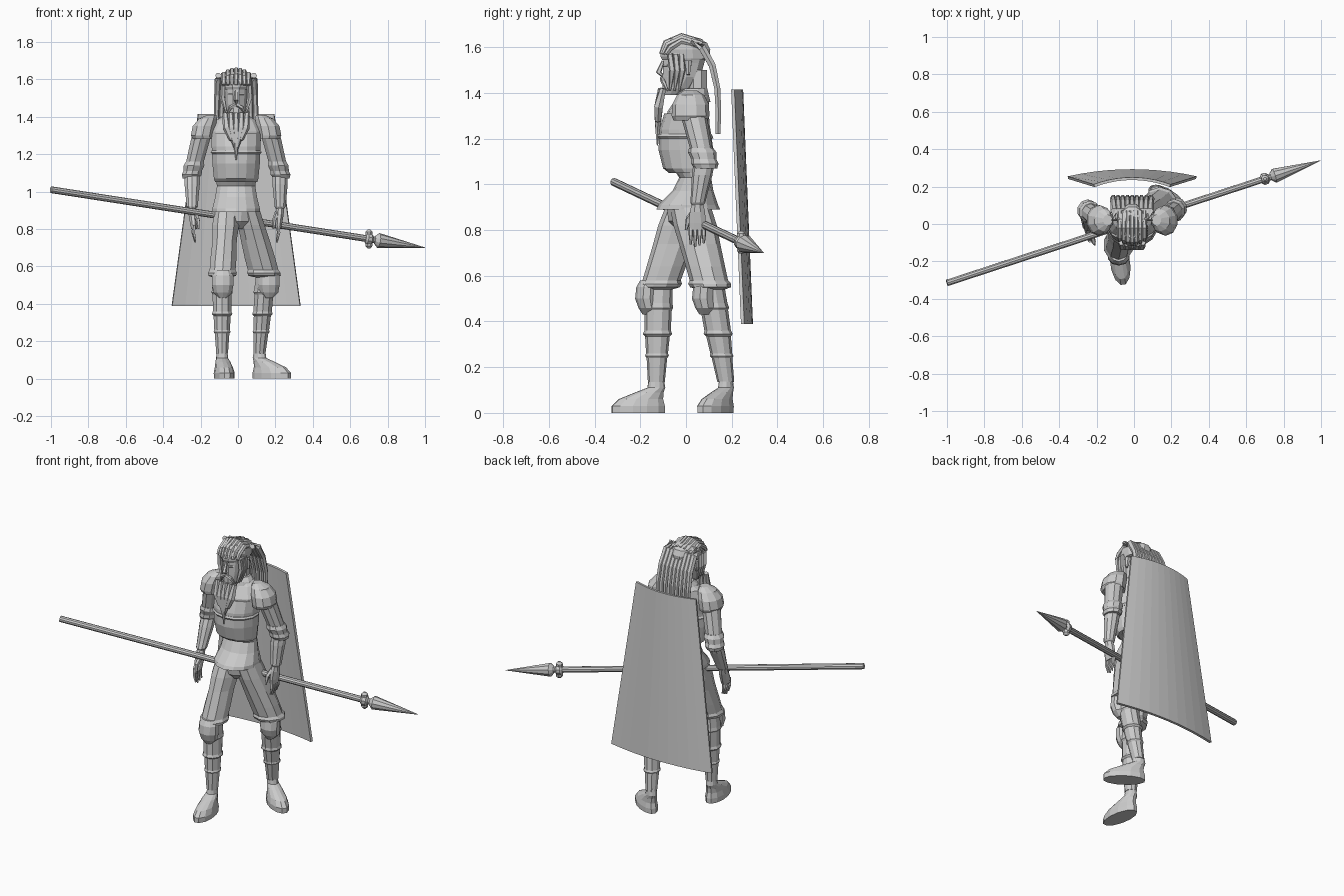
import bpy, bmesh
from math import sin, cos, pi, radians
from mathutils import Vector

CM = 0.01  # dimensions below are given in hundredths of a unit

cube = bpy.data.objects.get("Cube")
if cube:
    bpy.data.objects.remove(cube, do_unlink=True)

grey = bpy.data.materials.new("plain grey")
grey.use_nodes = True
grey.diffuse_color = (0.6, 0.6, 0.6, 1)
grey.node_tree.nodes["Principled BSDF"].inputs["Base Color"].default_value = grey.diffuse_color


def add_object(name, bm):
    bmesh.ops.recalc_face_normals(bm, faces=bm.faces)
    mesh = bpy.data.meshes.new(name)
    bm.to_mesh(mesh)
    bm.free()
    mesh.materials.append(grey)
    obj = bpy.data.objects.new(name, mesh)
    bpy.context.collection.objects.link(obj)
    return obj


def skin(name, rings):
    """Join rings of points into a closed solid."""
    bm = bmesh.new()
    loops = [[bm.verts.new(p * CM) for p in ring] for ring in rings]
    n = len(loops[0])
    for low, high in zip(loops, loops[1:]):
        for i in range(n):
            j = (i + 1) % n
            bm.faces.new((low[i], low[j], high[j], high[i]))
    bm.faces.new(loops[0])
    bm.faces.new(loops[-1])
    return add_object(name, bm)


def loft(name, sections, n=12):
    """Stack level ellipses given as x, y, z, x radius, y radius."""
    angles = [2 * pi * (i + 0.5) / n for i in range(n)]
    return skin(name, [[Vector((x + rx * cos(a), y + ry * sin(a), z)) for a in angles]
                       for x, y, z, rx, ry in sections])


def sweep(name, points, radii, n=6, flat=1):
    """Run a round section of changing radius along a path."""
    pts = [Vector(p) for p in points]
    rings = []
    for i, (p, r) in enumerate(zip(pts, radii)):
        way = pts[min(i + 1, len(pts) - 1)] - pts[max(i - 1, 0)]
        side = Vector((0, 1, 0)).cross(way) if abs(way.normalized().y) < 0.9 else Vector((1, 0, 0))
        side.normalize()
        up = way.cross(side).normalized()
        rings.append([p + side * r * cos(2 * pi * k / n) + up * r * flat * sin(2 * pi * k / n)
                      for k in range(n)])
    return skin(name, rings)


def limb(name, top, bottom, profile, n=10):
    """Level rings between two points; profile gives z, x radius, y radius."""
    a, b = Vector(top), Vector(bottom)
    sections = []
    for z, rx, ry in profile:
        c = a.lerp(b, (a.z - z) / (a.z - b.z))
        sections.append((c.x, c.y, z, rx, ry))
    return loft(name, sections, n)


MID = -1  # the body's middle in x

# Torso, tunic skirt and breastplate
loft("tunic", [(MID, 1, 89, 13, 14), (MID, 1, 91, 13, 13), (MID, 3, 97, 11.5, 9),
               (MID, 4, 103, 10.5, 7), (MID, 1, 112, 12, 10), (MID, 0, 122, 13, 10.5),
               (MID, 1, 132, 14, 9), (MID, 3, 138, 11, 7), (MID, 4, 141, 6, 5)], 14)
loft("breastplate", [(MID, 1.5, 105, 11.5, 9), (MID, 0.5, 107, 12.2, 10.5),
                     (MID, 0, 115, 13, 12), (MID, -0.5, 124, 13.4, 11.2),
                     (MID, 0, 131, 13.6, 9.5)], 14)
loft("chest_rim", [(MID, 0, 120, 13.2, 12), (MID, -0.5, 121, 14, 12.2), (MID, -0.5, 122, 13.3, 11.6)], 14)
loft("pelvis", [(MID, 1, 80, 4, 5), (MID, 1, 84, 10, 9), (MID, 1, 92, 11.5, 10)])
loft("collar", [(MID, 3, 136, 10, 8), (MID, 3, 140, 8, 7), (MID, 4, 142, 6, 5.5)])
loft("neck", [(MID, 5, 138, 5, 4.5), (MID, 5, 150, 4.6, 4.5)], 8)

# Head and cap
loft("head", [(MID, -6, 139, 3, 4), (MID, -4, 142, 5, 6.5), (MID, -2, 147, 6, 8.5),
              (MID, -1, 153, 6.3, 9.3), (MID, 0, 158, 7, 9.5)])
loft("cap", [(MID, 0.5, 155, 7.5, 10), (MID, 0, 159, 8, 11), (MID, 0, 162, 7.5, 9.5),
             (MID, -1, 164, 5, 6.5)])
loft("brow_band", [(MID, -0.5, 154.5, 7, 10.3), (MID, -0.5, 156, 7.6, 11), (MID, -0.5, 157.5, 7.6, 11)])
sweep("nose", [(MID, -10, 154), (MID, -12, 149), (MID, -10, 147.5)], [0.7, 1.3, 0.8], 5)
for s in (-1, 1):
    sweep("moustache", [(MID, -10.5, 146.5), (MID + 3 * s, -10, 145), (MID + 5 * s, -8, 141)],
          [1, 1.1, 0.4], 5)
    sweep("eye", [(MID + 1.5 * s, -9.6, 152), (MID + 4 * s, -8, 152)], [0.7, 0.5], 5)
    sweep("ear", [(MID + 6.5 * s, 1, 154), (MID + 7.2 * s, 1, 148)], [1.8, 0.8], 6)
    for k in range(3):
        sweep("cheek_lock", [(MID + 7 * s, -7 + 2.5 * k, 157), (MID + 7.3 * s, -6 + 2.2 * k, 150),
                             (MID + 5 * s, -7 + 2 * k, 141)], [1.3, 1.5, 0.4], 5)

# Pointed beard made of strands
for k in range(-2, 3):
    tip = 117 + 5 * abs(k)
    sweep("beard_strand", [(MID + 2.9 * k, -11 + 0.5 * abs(k), 142), (MID + 2.5 * k, -12, 134),
                           (MID + 1.2 * k, -12.3, 126 + abs(k)), (MID + 0.5 * k, -12.5, tip)],
          [1.4, 2.2, 1.5, 0.3], 6)

# Ridged crown and the hanging braided panel behind it
for k in range(-3, 4):
    drop = 0.25 * k * k
    sweep("crown_ridge", [(MID + 2.2 * k, -11 + drop, 157), (MID + 2.2 * k, -9 + drop, 162 - drop),
                          (MID + 2.2 * k, -2, 165 - drop), (MID + 2.2 * k, 7, 162.5 - drop)],
          [1, 1.4, 1.4, 1.2], 6)
for k in range(-4, 5):
    sweep("braid", [(MID + 2.4 * k, 2, 162), (MID + 2.4 * k, 7, 160), (MID + 2.5 * k, 11.5, 152),
                    (MID + 2.6 * k, 13.7, 142), (MID + 2.5 * k, 14.2, 132),
                    (MID + 2.4 * k, 14, 122)], [1.6, 1.9, 1.7, 1.5, 1.4, 1.2], 6)


# Arms: pauldron, sleeve, elbow guard, bracer and hand
def arm(side, elbow_y, wrist_y, hand_y):
    def at(x, y, z):
        return (MID + side * x, y, z)
    label = "left_" if side > 0 else "right_"
    shoulder, elbow = at(17, 2, 136), at(23.5, elbow_y, 110)
    wrist, palm_end = at(23.5, wrist_y, 91), at(22.5, hand_y, 80)
    limb(label + "sleeve", shoulder, elbow,
         [(139, 4, 4), (134, 5.5, 6), (126, 5.3, 5.5), (117, 5, 5), (108, 4.2, 4.5)])
    loft(label + "pauldron", [at(17.5, 2, 128) + (6, 7.5), at(18, 2, 130) + (6.5, 8.3),
                              at(17, 2, 135) + (6.5, 8), at(15, 2, 139) + (5, 6),
                              at(13, 2, 141) + (2.5, 3)], 10)
    limb(label + "elbow_guard", shoulder, elbow,
         [(116, 5, 5.3), (114, 5.8, 6.2), (111, 5.2, 5.5), (109, 5.6, 6), (107, 4.5, 5)])
    limb(label + "bracer", elbow, wrist,
         [(110, 4.3, 4.6), (104, 4.3, 4.5), (96, 3.5, 3.6), (92, 3.2, 3.3), (91, 2.4, 2.6)])
    limb(label + "palm", wrist, palm_end,
         [(92, 2.2, 2.5), (88, 2.4, 3.6), (83, 2, 4), (80, 1.6, 3.8)], 8)
    for k in range(4):
        y = hand_y - 2.9 + 1.9 * k
        length = 7 - abs(k - 1.2)
        sweep(label + "finger", [at(22.5, y, 82), at(22.8, y, 78), at(21.8, y, 79.5 - length)],
              [1.1, 1, 0.5], 5)
    sweep(label + "thumb", [at(22, wrist_y - 1, 89), at(20.5, hand_y - 4, 85),
                            at(20, hand_y - 5, 80)], [1.3, 1.2, 0.6], 5)


arm(1, 8, 5, 5)
arm(-1, 7, -1, -6)


# Legs: breeches, knee guard, banded greave and boot
def leg(label, hip, knee, ankle, width, turn):
    kx, ky, kz = knee
    limb(label + "breeches", hip, knee,
         [(90, 7, 9), (82, 7.5, 9.5), (74, width - 0.5, 9), (64, width, 8.6),
          (58, width, 8.4), (56.5, width + 0.8, 9.4), (55, width + 0.5, 9), (54, 5, 6)])
    limb(label + "greave", knee, ankle,
         [(58, 5, 6), (48, 5.6, 6.2), (46, 6, 6.6), (45, 5.3, 6), (36, 5.2, 5.8),
          (34.5, 5.8, 6.4), (33.5, 4.8, 5.4), (26, 4.4, 4.8), (25, 4.8, 5.2),
          (24, 4.1, 4.5), (13.5, 3.3, 3.7)])
    # Knee guard leans slightly with the turned leg
    gx, gy = kx + 2.5 * sin(turn), ky - 4.5 * cos(turn)
    loft(label + "knee_guard", [(gx, gy, 43, 2, 2.5), (gx, gy, 46, 5.2, 4.4),
                                (gx, gy - 0.8, 50, 6, 5), (gx, gy - 0.5, 55, 6, 4.8),
                                (gx, gy, 58, 4.5, 3.6)], 10)
    boot = loft(label + "boot", [(0, -8, 0, 5.3, 12), (0, -8, 3, 5.4, 12), (0, -6.8, 6, 4.7, 10),
                                 (0, -3, 9, 3.9, 6.3), (0, 0, 11, 3.2, 4), (0, 0, 15, 2.8, 3.3)])
    boot.location = Vector((ankle[0], ankle[1], 0)) * CM
    boot.rotation_euler.z = turn


leg("right_", (-6, 0, 90), (-8.5, -12, 54), (-8.5, -13, 13), 7.3, radians(8))
leg("left_", (5, 2, 90), (14.5, 11, 54), (11.5, 17.5, 13), 8.6, radians(55))

# Spear: shaft, bound collar with knobs, and point
butt, tip = Vector((-100, -31.5, 101)), Vector((100, 34, 70))


def along(t):
    return butt.lerp(tip, t)


sweep("spear_shaft", [butt, along(0.9)], [1.8, 1.8], 10)
sweep("spear_point", [along(0.865), along(0.875), tip], [2, 4, 0.1], 10)
sweep("spear_collar", [along(0.84), along(0.845), along(0.855), along(0.86)], [2, 3.2, 3.2, 2], 10)
for s in (-1, 1):
    c = along(0.85) + Vector((0, 0, 3 * s))
    loft("spear_knob", [(c.x, c.y, c.z - 2, 0.8, 0.8), (c.x, c.y, c.z - 0.8, 2, 2),
                        (c.x, c.y, c.z + 0.8, 2, 2), (c.x, c.y, c.z + 2, 0.8, 0.8)], 8)

# Stiff curved cape, wider at the hem
bm = bmesh.new()
columns = 10
rows = []
for z, half, y in ((39, 34.5, 29.3), (141.5, 20.5, 25)):
    us = [2 * i / columns - 1 for i in range(columns + 1)]
    rows.append([bm.verts.new(Vector((MID + half * u, y - 3.8 * u * u, z)) * CM) for u in us])
for i in range(columns):
    bm.faces.new((rows[0][i], rows[0][i + 1], rows[1][i + 1], rows[1][i]))
cape = add_object("cape", bm)
thick = cape.modifiers.new("thickness", "SOLIDIFY")
thick.thickness = 0.015
# Grow the slab toward the wearer
thick.offset = -1 if cape.data.polygons[0].normal.y > 0 else 1
